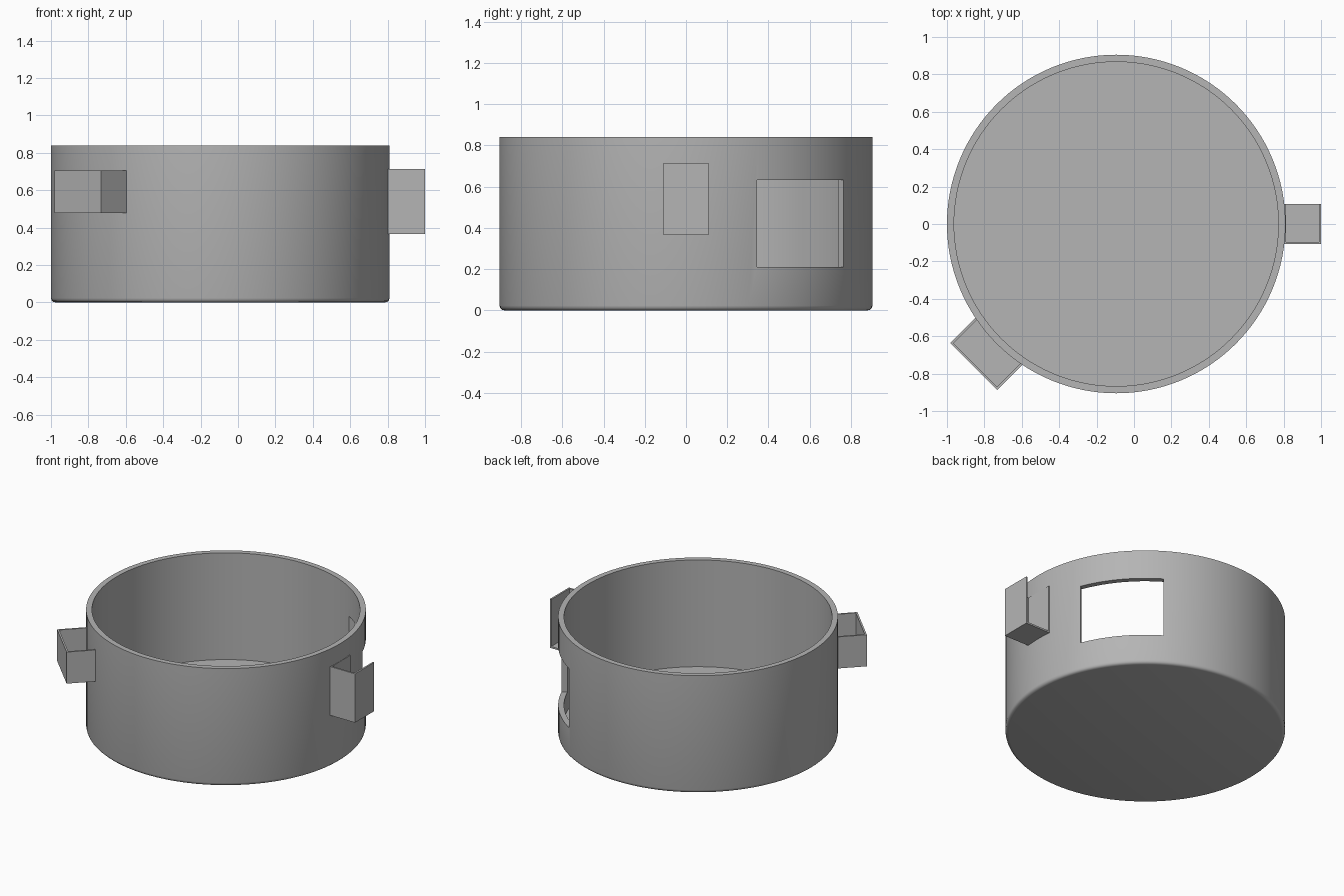
import bpy, bmesh, math
from mathutils import Matrix, Vector

old = bpy.data.objects.get("Cube")
if old:
    bpy.data.objects.remove(old, do_unlink=True)

CX = -0.095          # axis of the round tub
R_OUT, R_IN = 0.905, 0.867
HEIGHT, FLOOR = 0.84, 0.078

grey = bpy.data.materials.new("plain grey")
grey.use_nodes = True
colour = (0.46, 0.46, 0.46, 1)
grey.diffuse_color = colour
grey.node_tree.nodes["Principled BSDF"].inputs["Base Color"].default_value = colour


def finish(bm, name):
    bmesh.ops.recalc_face_normals(bm, faces=bm.faces)
    mesh = bpy.data.meshes.new(name)
    bm.to_mesh(mesh)
    bm.free()
    mesh.materials.append(grey)
    obj = bpy.data.objects.new(name, mesh)
    bpy.context.collection.objects.link(obj)
    return obj


def add_box(bm, r, t, z, angle):
    """Box spanning radial, tangential and height ranges, turned about the tub axis."""
    size = [b - a for a, b in (r, t, z)]
    mid = [(a + b) / 2 for a, b in (r, t, z)]
    turn = Matrix.Translation((CX, 0, 0)) @ Matrix.Rotation(math.radians(angle), 4, "Z")
    place = turn @ Matrix.Translation(mid) @ Matrix.Diagonal((*size, 1))
    bmesh.ops.create_cube(bm, size=1, matrix=place)


def holder(name, boxes, angle):
    bm = bmesh.new()
    for r, t, z in boxes:
        add_box(bm, r, t, z, angle)
    return finish(bm, name)


# Round tub, turned from a profile
profile = [(0, 0), (0.882, 0), (0.894, 0.003), (0.902, 0.011), (R_OUT, 0.023),
           (R_OUT, HEIGHT), (R_IN, HEIGHT), (R_IN, FLOOR), (0, FLOOR)]
bm = bmesh.new()
verts = [bm.verts.new((CX + r, 0, z)) for r, z in profile]
edges = [bm.edges.new(pair) for pair in zip(verts, verts[1:])]
bmesh.ops.spin(bm, geom=verts + edges, cent=Vector((CX, 0, 0)), axis=(0, 0, 1),
               angle=math.tau, steps=128)
bmesh.ops.remove_doubles(bm, verts=bm.verts, dist=0.0005)
tub = finish(bm, "tub")

# Square window cut through the back wall
cutter = holder("window_cutter", [((0.6, 1.1), (-0.273, 0.273), (0.21, 0.632))], 40)
cutter.hide_render = True
cut = tub.modifiers.new("window", "BOOLEAN")
cut.object = cutter
cut.operation = "DIFFERENCE"
cut.solver = "EXACT"
bpy.ops.object.select_all(action="DESELECT")
bpy.context.view_layer.objects.active = tub
tub.select_set(True)
bpy.ops.object.modifier_apply(modifier=cut.name)
bpy.data.objects.remove(cutter, do_unlink=True)
bpy.ops.object.shade_smooth_by_angle(angle=math.radians(40))

# Side holder: back, floor, outer wall and one cheek; open on top and at the rear
T = 0.012
out, half, low, high = 1.095, 0.108, 0.366, 0.714
holder("side_holder", [
    ((0.89, 0.907), (-half, half), (low, high)),
    ((0.89, out), (-half, half), (low, low + T)),
    ((out - T, out), (-half, half), (low, high)),
    ((0.89, out), (-half, T - half), (low, high)),
], 0)

# Front holder: open-topped bin with floor, outer wall and two cheeks
out, half, low, high = 1.078, 0.177, 0.479, 0.704
holder("front_holder", [
    ((0.88, out), (-half, half), (low, low + T)),
    ((out - T, out), (-half, half), (low, high)),
    ((0.88, out), (-half, T - half), (low, high)),
    ((0.88, out), (half - T, half), (low, high)),
], -135)
